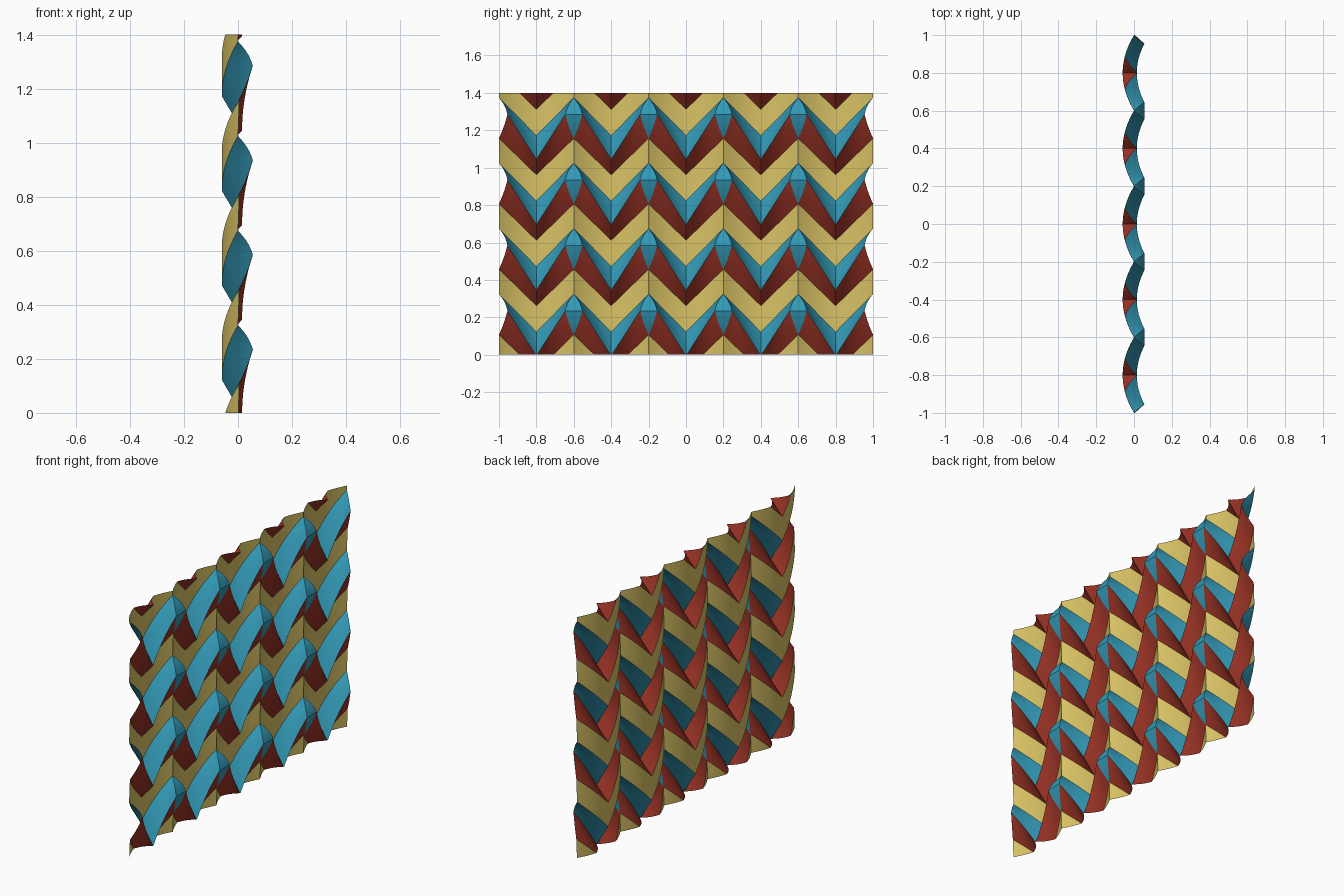
import bpy, bmesh, math

if "Cube" in bpy.data.objects:
    bpy.data.objects.remove(bpy.data.objects["Cube"])

HALF = 0.2        # trough-to-peak distance along y
PITCH = 0.35      # vertical repeat
HEIGHT = 1.4
N, M = 12, 5      # steps along a band, steps across a band


def material(name, rgb):
    m = bpy.data.materials.new(name)
    m.diffuse_color = (*rgb, 1)
    m.use_nodes = True
    m.node_tree.nodes["Principled BSDF"].inputs["Base Color"].default_value = m.diffuse_color
    return m


# Fold lines of one half cell: u = 0 at the trough, u = 1 at the peak -> (x, v, z)
def back_low(u):       # yellow / blue fold
    return (-0.06 + 0.06 * u * u, HALF * u, 0.122 + 0.203 * u)


def back_high(u):      # red / yellow fold
    return (-0.06 + 0.065 * u * u, HALF * u, 0.262 + 0.195 * u)


def ridge(u):          # blue / red front ridge
    return (0.015 + 0.04 * u * u, 0.155 * u, -0.005 + 0.24 * u)


def red_low(u):
    x, v, z = back_high(u)
    return (x, v, z - PITCH)


def between(a, b, u, w, bulge):
    p, q = a(u), b(u)
    r = [p[i] + (q[i] - p[i]) * w for i in range(3)]
    s = bulge * math.sin(math.pi * w) * u ** 4
    return (r[0] + s, r[1] - s, r[2])


def grid(bm, func, nu, nw):
    vs = [[bm.verts.new(func(i / nu, j / nw)) for j in range(nw + 1)] for i in range(nu + 1)]
    for i in range(nu):
        for j in range(nw):
            bm.faces.new((vs[i][j], vs[i + 1][j], vs[i + 1][j + 1], vs[i][j + 1]))


def finish(bm, name, mat):
    bmesh.ops.remove_doubles(bm, verts=bm.verts, dist=0.0005)
    # trim flat at bottom and top
    for z, n in ((0, -1), (HEIGHT, 1)):
        bmesh.ops.bisect_plane(bm, geom=bm.verts[:] + bm.edges[:] + bm.faces[:],
                               plane_co=(0, 0, z), plane_no=(0, 0, n), clear_outer=True)
    bmesh.ops.recalc_face_normals(bm, faces=bm.faces)
    me = bpy.data.meshes.new(name)
    bm.to_mesh(me)
    bm.free()
    me.materials.append(mat)
    ob = bpy.data.objects.new(name, me)
    bpy.context.collection.objects.link(ob)
    bpy.ops.object.select_all(action='DESELECT')
    ob.select_set(True)
    bpy.context.view_layer.objects.active = ob
    bpy.ops.object.shade_smooth_by_angle(angle=math.radians(25))


def bands(name, a, b, mat, bulge=0.0):
    bm = bmesh.new()
    for k in range(-1, 6):
        for c in range(-2, 3):
            for side in (-1, 1):
                def f(u, w):
                    x, v, z = between(a, b, u, w, bulge)
                    return (x, c * 2 * HALF + side * v, z + k * PITCH)
                grid(bm, f, N, M)
    finish(bm, name, mat)


yellow = material("sand yellow", (0.69, 0.54, 0.13))
blue = material("teal blue", (0.033, 0.32, 0.47))
red = material("brick red", (0.34, 0.035, 0.02))

# Chevron bands: back strip, upper slope and lower slope of every rib
bands("yellow_back_bands", back_low, back_high, yellow)
bands("blue_upper_bands", back_low, ridge, blue, 0.008)
bands("red_lower_bands", red_low, ridge, red, 0.004)

# Leaf-shaped blue patches joining neighbouring ribs at the inner peaks
bm = bmesh.new()
for k in range(-1, 6):
    for c in range(-2, 2):
        mid = (2 * c + 1) * HALF
        for a, bulge in ((back_low, 0.008), (red_low, 0.004)):
            def leaf(t, w):
                x, v, z = between(a, ridge, 1, w, bulge)
                return (x, mid + (2 * t - 1) * (HALF - v), z + k * PITCH)
            grid(bm, leaf, 2, M)
bmesh.ops.dissolve_degenerate(bm, dist=0.0005, edges=bm.edges)
finish(bm, "blue_peak_leaves", blue)
